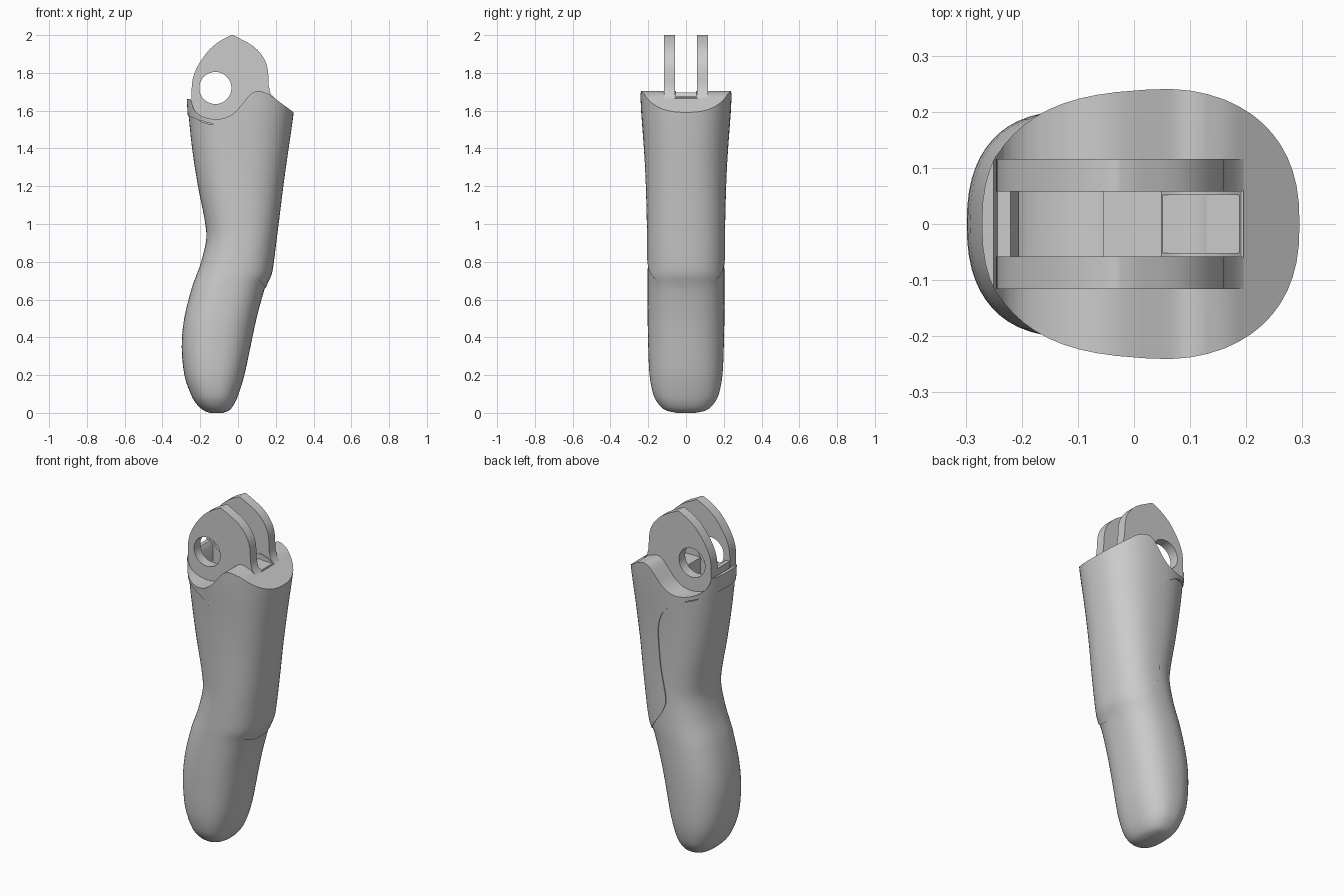
import bpy, bmesh
from math import cos, sin, pi
from mathutils import Vector

if "Cube" in bpy.data.objects:
    bpy.data.objects.remove(bpy.data.objects["Cube"])


def spline(pts, steps):
    """Catmull-Rom curve through points of any dimension."""
    p = [Vector(q) for q in pts]
    p = [2 * p[0] - p[1]] + p + [2 * p[-1] - p[-2]]
    out = []
    for i in range(1, len(p) - 2):
        a, b, c, d = p[i - 1:i + 3]
        for k in range(steps):
            t = k / steps
            out.append(0.5 * (2 * b + (c - a) * t + (2 * a - 5 * b + 4 * c - d) * t * t
                              + (3 * b - a - 3 * c + d) * t ** 3))
    return out + [p[-2]]


def make(name, bm):
    bmesh.ops.recalc_face_normals(bm, faces=bm.faces)
    me = bpy.data.meshes.new(name)
    bm.to_mesh(me)
    bm.free()
    ob = bpy.data.objects.new(name, me)
    bpy.context.collection.objects.link(ob)
    return ob


def prism(name, profile, y0, y1):
    """Extrude an x-z outline along y."""
    bm = bmesh.new()
    f = bm.faces.new([bm.verts.new((p[0], y0, p[1])) for p in profile])
    new = bmesh.ops.extrude_face_region(bm, geom=[f])['geom']
    bmesh.ops.translate(bm, vec=(0, y1 - y0, 0),
                        verts=[v for v in new if isinstance(v, bmesh.types.BMVert)])
    return make(name, bm)


def loft(name, rows, grow=0.0, sides=56):
    """Skin rounded cross-sections; each row is z, left x, right x, half width."""
    bm = bmesh.new()
    rings = []
    for z, xl, xr, hy in rows:
        cx, rx, ry = (xl + xr) / 2, (xr - xl) / 2 + grow, hy + grow
        ring = []
        for i in range(sides):
            c, s = cos(2 * pi * i / sides), sin(2 * pi * i / sides)
            x = cx + rx * abs(c) ** 0.83 * (1 if c > 0 else -1)
            y = ry * abs(s) ** 0.83 * (1 if s > 0 else -1)
            ring.append(bm.verts.new((x, y, z)))
        rings.append(ring)
    for a, b in zip(rings, rings[1:]):
        for i in range(sides):
            j = (i + 1) % sides
            bm.faces.new((a[i], a[j], b[j], b[i]))
    bm.faces.new(rings[0])
    bm.faces.new(rings[-1])
    return make(name, bm)


def boolean(ob, cutter, op):
    m = ob.modifiers.new("cut", 'BOOLEAN')
    m.operation, m.object, m.solver = op, cutter, 'EXACT'
    bpy.context.view_layer.objects.active = ob
    bpy.ops.object.modifier_apply(modifier=m.name)
    bpy.data.objects.remove(cutter)


def smooth(ob):
    bpy.ops.object.select_all(action='DESELECT')
    ob.select_set(True)
    bpy.context.view_layer.objects.active = ob
    bpy.ops.object.shade_smooth_by_angle(angle=0.6)


# Finger outline from tip to knuckle
tip = [(0, -.15, -.08, .05), (.015, -.185, -.045, .11), (.05, -.222, -.018, .148),
       (.1, -.25, .003, .174), (.2, -.284, .034, .193), (.35, -.298, .066, .2),
       (.5, -.285, .098, .203), (.66, -.245, .142, .203), (.73, -.22, .172, .203),
       (.8, -.195, .185, .202), (.92, -.168, .2, .201), (1.03, -.178, .214, .203),
       (1.2, -.212, .235, .208), (1.4, -.243, .263, .218), (1.59, -.262, .29, .232),
       (1.75, -.27, .305, .24)]
rows = spline(tip, 3)

# Saddle top and the wavy seam seen from the side
saddle = [(.33, 1.565)] + spline(
    [(.165, 1.687), (.11, 1.704), (.07, 1.69), (.03, 1.645), (-.01, 1.598), (-.06, 1.565),
     (-.12, 1.555), (-.19, 1.57), (-.232, 1.605), (-.25, 1.66)], 3) + [(-.35, 1.67)]
seam = spline([(-.35, 1.59), (-.265, 1.57), (-.2, 1.548), (-.1, 1.515), (-.02, 1.455),
               (.02, 1.38), (.03, 1.28), (.018, 1.1), (-.01, .93), (.003, .86),
               (.05, .785), (.152, .655), (.26, .52)], 4)

# Fingertip core, kept just below the saddle
core = loft("finger_core", rows)
low = [(p[0], p[1] - .03) for p in saddle]
boolean(core, prism("core_trim", low + [(-.6, 1.6), (-.6, -.2), (.6, -.2), (.6, 1.5)],
                    -.5, .5), 'INTERSECT')

# Outer shell, trimmed between saddle and seam
shell = loft("outer_shell", rows, grow=.005)
boolean(shell, prism("shell_trim", saddle + seam + [(.4, .52), (.4, 1.51)], -.5, .5), 'INTERSECT')
boolean(shell, prism("slot_cut", [(-.055, 1.67), (.4, 1.67), (.4, 1.9), (-.055, 1.9)],
                     -.052, .052), 'DIFFERENCE')

# Hinge lugs with pin holes
lug = [(.195, 1.5), (.195, 1.665), (.172, 1.69)] + spline(
    [(.163, 1.73), (.157, 1.82), (.135, 1.88), (.08, 1.942), (-.025, 2.0)], 3) + spline(
    [(-.035, 2.0), (-.09, 1.972), (-.15, 1.925), (-.205, 1.85), (-.235, 1.785),
     (-.245, 1.72), (-.245, 1.6)], 3) + [(-.2, 1.5)]
hole = [(-.12 + .085 * cos(2 * pi * i / 40), 1.72 + .085 * sin(2 * pi * i / 40)) for i in range(40)]
lugs = []
for side, name in ((-1, "front_lug"), (1, "back_lug")):
    ob = prism(name, lug, side * .058, side * .116)
    boolean(ob, prism("pin_hole", hole, -.3, .3), 'DIFFERENCE')
    lugs.append(ob)

# Stop block and rear web between the lugs
block = prism("stop_block", [(-.055, 1.45), (.195, 1.45), (.195, 1.668), (-.055, 1.668)], -.06, .06)
web = prism("rear_web", [(-.245, 1.5), (-.205, 1.5), (-.205, 1.67), (-.22, 1.695), (-.243, 1.695)],
            -.06, .06)

for ob in [core, shell, block, web] + lugs:
    smooth(ob)
